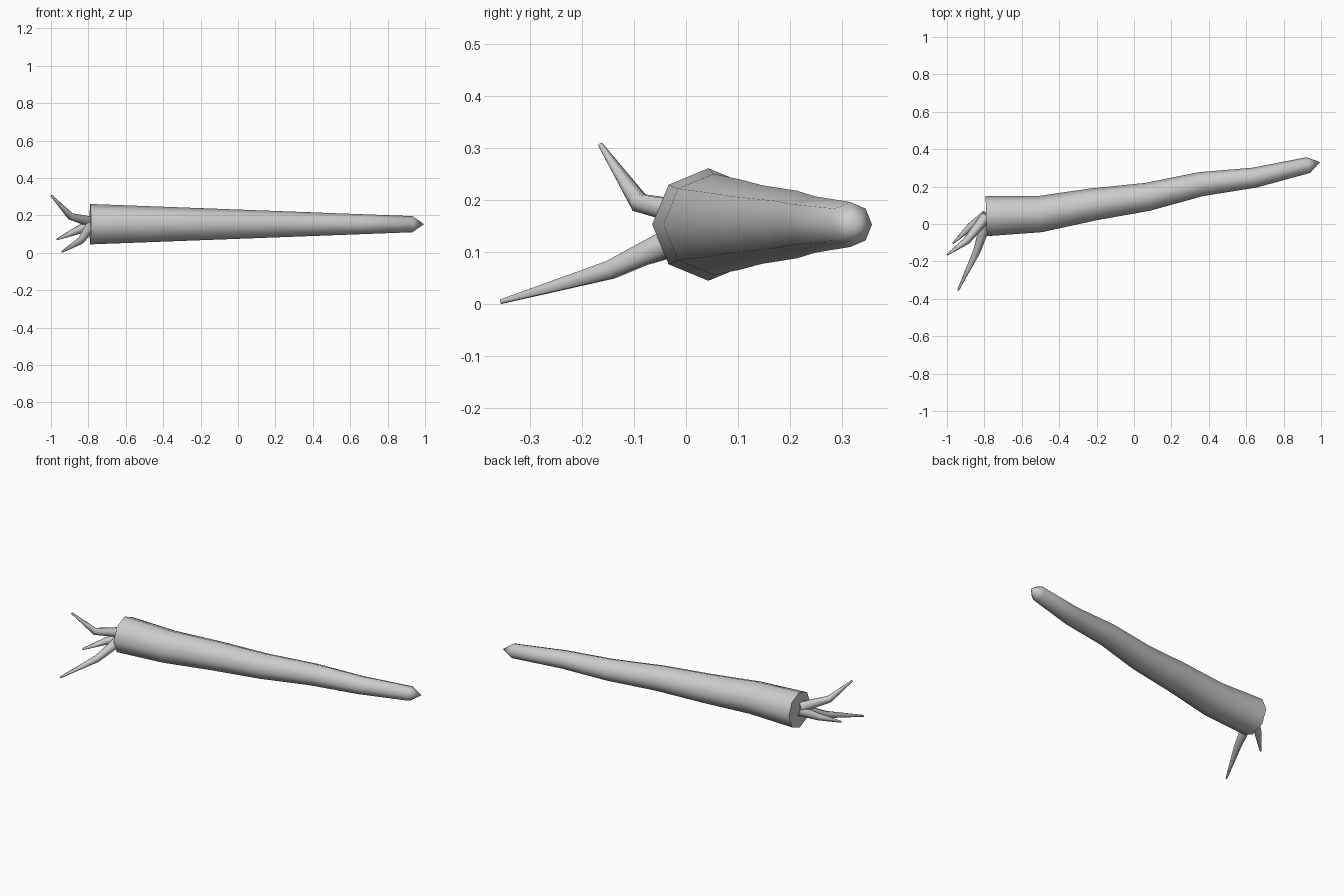
import bpy, bmesh, math
from mathutils import Vector

if "Cube" in bpy.data.objects:
    bpy.data.objects.remove(bpy.data.objects["Cube"])


def sweep(name, path, sides):
    """Skin rings along (x, y, z, radius) points; radius 0 makes a pointed tip."""
    bm = bmesh.new()
    pts = [Vector(p[:3]) for p in path]
    rings = []
    for i, p in enumerate(pts):
        r = path[i][3]
        if r == 0:
            rings.append([bm.verts.new(p)])
            continue
        t = (pts[min(i + 1, len(pts) - 1)] - pts[max(i - 1, 0)]).normalized()
        side = Vector((0, 0, 1)).cross(t).normalized()
        up = t.cross(side)
        ring = []
        for k in range(sides):
            a = 2 * math.pi * k / sides
            ring.append(bm.verts.new(p + side * r * math.cos(a) + up * r * math.sin(a)))
        rings.append(ring)
    bm.faces.new(rings[0][::-1])
    for a, b in zip(rings, rings[1:]):
        for k in range(sides):
            n = (k + 1) % sides
            if len(b) == 1:
                bm.faces.new((a[k], a[n], b[0]))
            else:
                bm.faces.new((a[k], a[n], b[n], b[k]))
    if len(rings[-1]) > 1:
        bm.faces.new(rings[-1])
    bmesh.ops.recalc_face_normals(bm, faces=bm.faces)
    mesh = bpy.data.meshes.new(name)
    bm.to_mesh(mesh)
    bm.free()
    obj = bpy.data.objects.new(name, mesh)
    bpy.context.collection.objects.link(obj)
    bpy.ops.object.select_all(action='DESELECT')
    bpy.context.view_layer.objects.active = obj
    obj.select_set(True)
    bpy.ops.object.shade_smooth_by_angle(angle=math.radians(65))
    return obj


# Tapering, gently wavy trunk with a pointed end
Z = 0.153
centre_y = [0.043, 0.053, 0.105, 0.145, 0.213, 0.248, 0.315]
trunk = [(-0.79 + 0.287 * i, y, Z, 0.108 - 0.0108 * i) for i, y in enumerate(centre_y)]
trunk.append((0.995, 0.331, Z, 0))
sweep("trunk", trunk, 8)

# Three bent roots: middle bend and tip of each
roots = {
    "upper_root": ((-0.79, 0.04, 0.167), (-0.895, -0.09, 0.195), (-0.998, -0.164, 0.306)),
    "long_root": ((-0.79, 0.01, 0.14), (-0.84, -0.145, 0.066), (-0.941, -0.355, 0.005)),
    "short_root": ((-0.79, 0.045, 0.15), (-0.875, -0.015, 0.112), (-0.968, -0.103, 0.072)),
}
for name, pts in roots.items():
    sweep(name, [(*p, r) for p, r in zip(pts, (0.03, 0.02, 0.005))], 6)
